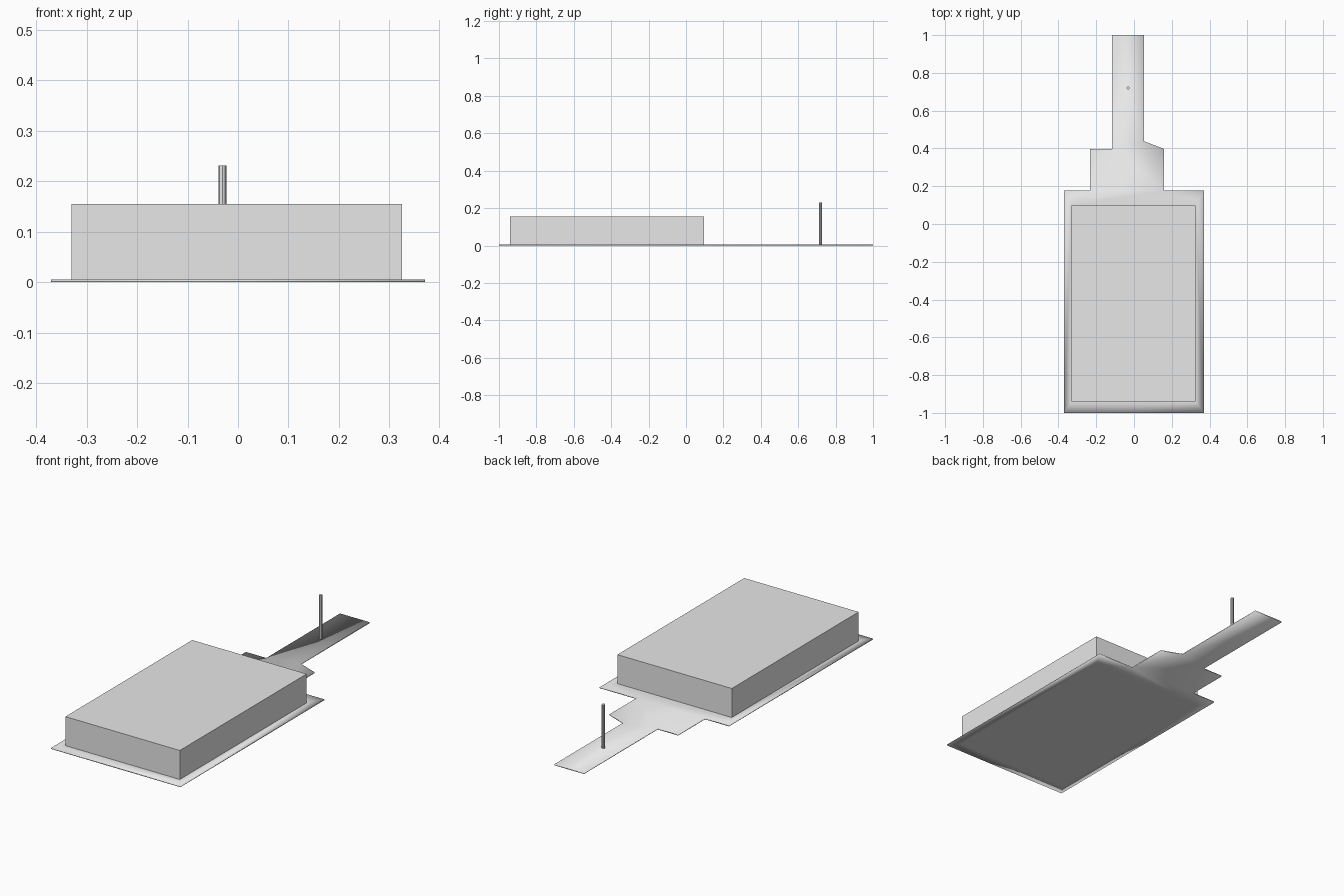
import bpy
import bmesh
from math import radians

old = bpy.data.objects.get("Cube")
if old:
    bpy.data.objects.remove(old)

THICK = 0.005
X0, X1, Y0, Y1 = -0.33, 0.325, -0.94, 0.097

grey = bpy.data.materials.new("light grey")
grey.diffuse_color = (0.8, 0.8, 0.8, 1)
grey.use_nodes = True
grey.node_tree.nodes["Principled BSDF"].inputs["Base Color"].default_value = grey.diffuse_color


def finish(name, bm):
    mesh = bpy.data.meshes.new(name)
    bm.to_mesh(mesh)
    bm.free()
    mesh.materials.append(grey)
    obj = bpy.data.objects.new(name, mesh)
    bpy.context.collection.objects.link(obj)
    return obj


def loop(bm, points):
    verts = [bm.verts.new((x, y, 0)) for x, y in points]
    edges = [bm.edges.new((v, verts[i - 1])) for i, v in enumerate(verts)]
    return verts, edges


# Thin ground slab: stepped outline with the building footprint inset
bm = bmesh.new()
outline = [(-0.37, -1), (0.37, -1), (0.37, 0.177), (0.16, 0.177), (0.16, 0.397),
           (0.054, 0.438), (0.054, 1), (-0.116, 1), (-0.116, 0.397),
           (-0.233, 0.397), (-0.233, 0.177), (-0.37, 0.177)]
outer, outer_edges = loop(bm, outline)
inner, inner_edges = loop(bm, [(X0, Y0), (X1, Y0), (X1, Y1), (X0, Y1)])
bmesh.ops.triangle_fill(bm, edges=outer_edges + inner_edges, use_beauty=True)
if not any(set(f.verts) <= set(inner) for f in bm.faces):
    bm.faces.new(inner)
for f in bm.faces:
    f.normal_update()
    if f.normal.z < 0:
        f.normal_flip()
    f.smooth = True
slab = finish("ground_slab", bm)
solid = slab.modifiers.new("thickness", 'SOLIDIFY')
solid.thickness = THICK
solid.offset = 1

# Main rectangular block
bm = bmesh.new()
bmesh.ops.create_cube(bm, size=1)
height = 0.155 - THICK
bmesh.ops.scale(bm, vec=(X1 - X0, Y1 - Y0, height), verts=bm.verts)
bmesh.ops.translate(bm, vec=((X0 + X1) / 2, (Y0 + Y1) / 2, THICK + height / 2), verts=bm.verts)
finish("main_block", bm)

# Slim post standing on the narrow path
bm = bmesh.new()
bmesh.ops.create_cone(bm, cap_ends=True, segments=8, radius1=0.008, radius2=0.008, depth=0.226)
post = finish("post", bm)
post.location = (-0.031, 0.72, THICK + 0.113)
